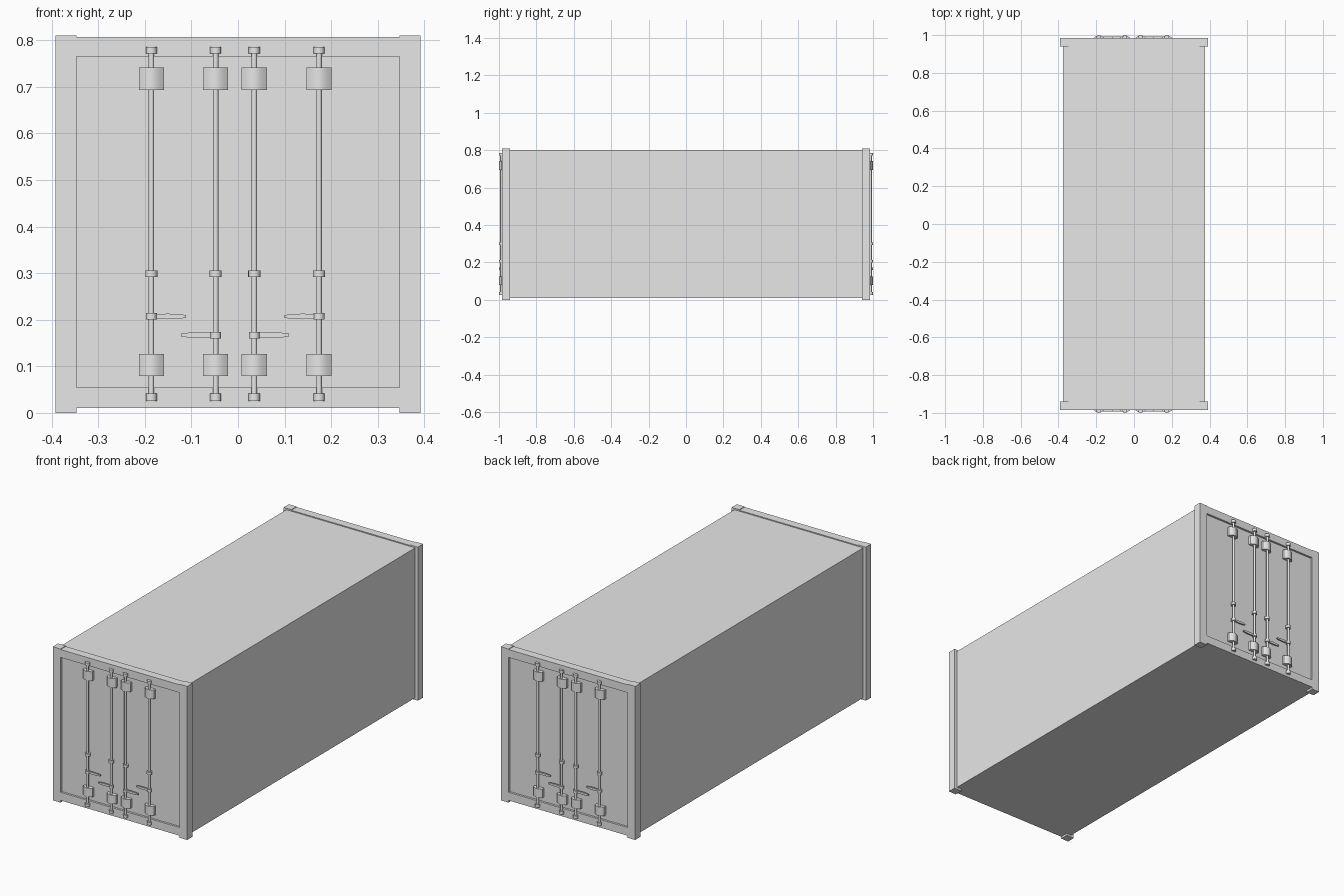
import bpy, bmesh, math
from mathutils import Vector

cube = bpy.data.objects.get("Cube")
if cube:
    bpy.data.objects.remove(cube, do_unlink=True)

grey = bpy.data.materials.new("light_grey_paint")
grey.use_nodes = True
grey.diffuse_color = (0.8, 0.8, 0.8, 1)
grey.node_tree.nodes["Principled BSDF"].inputs["Base Color"].default_value = (0.8, 0.8, 0.8, 1)


def finish(name, bm, smooth=False):
    bmesh.ops.recalc_face_normals(bm, faces=bm.faces)
    mesh = bpy.data.meshes.new(name)
    bm.to_mesh(mesh)
    bm.free()
    mesh.materials.append(grey)
    obj = bpy.data.objects.new(name, mesh)
    bpy.context.collection.objects.link(obj)
    if smooth:
        bpy.ops.object.select_all(action="DESELECT")
        obj.select_set(True)
        bpy.context.view_layer.objects.active = obj
        bpy.ops.object.shade_smooth_by_angle(angle=math.radians(40))
    return obj


def box(name, x0, x1, y0, y1, z0, z1):
    bm = bmesh.new()
    bmesh.ops.create_cube(bm, size=1)
    lo, hi = Vector((x0, y0, z0)), Vector((x1, y1, z1))
    for v in bm.verts:
        v.co = (lo + hi) / 2 + v.co * (hi - lo)
    return finish(name, bm)


def cylinder(name, x, y, r, z0, z1, sides=16):
    bm = bmesh.new()
    bmesh.ops.create_cone(bm, cap_ends=True, segments=sides, radius1=r, radius2=r, depth=z1 - z0)
    bmesh.ops.translate(bm, verts=bm.verts, vec=(x, y, (z0 + z1) / 2))
    return finish(name, bm, smooth=True)


def prism(name, points, offset, smooth=False):
    """Closed outline pushed along a vector."""
    bm = bmesh.new()
    face = bm.faces.new([bm.verts.new(p) for p in points])
    out = bmesh.ops.extrude_face_region(bm, geom=[face])
    moved = [g for g in out["geom"] if isinstance(g, bmesh.types.BMVert)]
    bmesh.ops.translate(bm, verts=moved, vec=offset)
    return finish(name, bm, smooth)


# Main dimensions
FACE, INNER, DOOR = 0.984, 0.94, 0.973
POST_OUT, POST_IN = 0.392, 0.347
TOP, BEAM_TOP, ROOF, FLOOR = 0.81, 0.807, 0.802, 0.011
ROD_Y = 0.988

# Cargo body; its ends are the recessed door panels
box("cargo_body", -0.376, 0.376, -DOOR, DOOR, FLOOR, ROOF)


def bracket(name, s, x, z0, z1):
    """Bearing plate arched over the rod."""
    steps, half = 12, 0.027
    pts = [(x - half, s * DOOR, z0)]
    for i in range(steps + 1):
        t = i / steps * 2 - 1
        pts.append((x + half * t, s * (0.986 + 0.013 * math.cos(t * math.pi / 2)), z0))
    pts.append((x + half, s * DOOR, z0))
    prism(name, pts, (0, 0, z1 - z0), smooth=True)


def handle(name, s, x, z, side):
    """Tapered lever reaching sideways from a hub on the rod."""
    cylinder(name + "_hub", x, s * ROD_Y, 0.0118, z - 0.007, z + 0.007)
    outline = [(0.008, 0.005), (0.035, 0.006), (0.06, 0.005), (0.074, 0.003)]
    pts = [(x + side * d, s * 0.984, z + h) for d, h in outline]
    pts += [(x + side * d, s * 0.984, z - h) for d, h in reversed(outline)]
    prism(name, pts, (0, s * 0.008, 0))


# Rod position, handle height, handle direction
rods = [(-0.186, 0.207, 1), (-0.048, 0.167, -1), (0.035, 0.167, 1), (0.174, 0.207, -1)]

for s, end in ((-1, "front"), (1, "back")):
    # Raised end frame
    for side, label in ((-1, "right"), (1, "left")):
        xs = sorted((side * POST_IN, side * POST_OUT))
        ys = sorted((s * INNER, s * FACE))
        box(f"{end}_{label}_corner_post", *xs, *ys, 0, TOP)
    box(f"{end}_top_beam", -POST_IN, POST_IN, *ys, 0.765, BEAM_TOP)
    box(f"{end}_bottom_beam", -POST_IN, POST_IN, *ys, FLOOR, 0.054)

    # Door locking gear
    for n, (x, hz, direction) in enumerate(rods, 1):
        tag = f"{end}_lock_{n}"
        cylinder(tag + "_rod", x, s * ROD_Y, 0.006, 0.03, 0.782)
        cylinder(tag + "_top_cap", x, s * ROD_Y, 0.012, 0.771, 0.786)
        cylinder(tag + "_bottom_cap", x, s * ROD_Y, 0.012, 0.026, 0.042)
        cylinder(tag + "_collar", x, s * 0.987, 0.013, 0.292, 0.306)
        bracket(tag + "_upper_bracket", s, x, 0.693, 0.741)
        bracket(tag + "_lower_bracket", s, x, 0.079, 0.126)
        handle(tag + "_handle", s, x, hz, direction)
